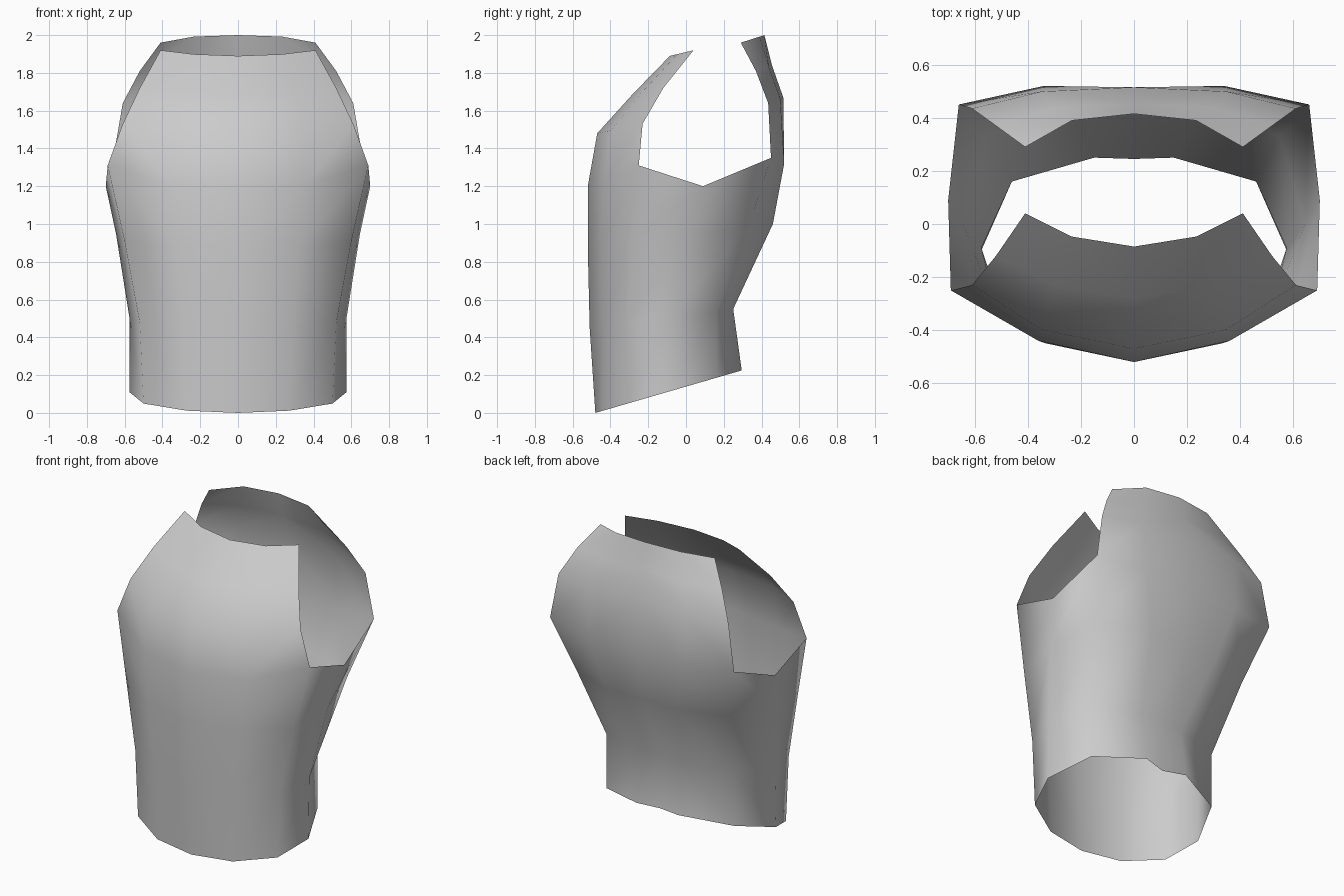
import bpy
import bmesh

cube = bpy.data.objects.get("Cube")
if cube:
    bpy.data.objects.remove(cube, do_unlink=True)

# Single cloth material
cloth = bpy.data.materials.new("light_grey_cloth")
cloth.use_nodes = True
grey = (0.6, 0.6, 0.6, 1)
cloth.diffuse_color = grey
cloth.node_tree.nodes["Principled BSDF"].inputs["Base Color"].default_value = grey

bm = bmesh.new()


def sloped_ring(outline, z_front, z_back):
    """Half ring from front centre round the +x side to back centre, tilted along y."""
    y_front = outline[0][1]
    depth = max(y for x, y in outline) - y_front
    return [bm.verts.new((x, y, z_front + (z_back - z_front) * (y - y_front) / depth))
            for x, y in outline]


def panel_row(centre_y, centre_z, edge, bulge):
    """Half row of a chest or back panel: centre, bowed middle and armhole edge."""
    edge_x, edge_y, edge_z = edge
    middle = (edge_x * 0.57,
              centre_y + bulge * (edge_y - centre_y),
              centre_z + bulge * (edge_z - centre_z))
    return [bm.verts.new(p) for p in ((0, centre_y, centre_z), middle, edge)]


def bridge(lower, upper):
    for i in range(len(lower) - 1):
        bm.faces.new((lower[i], lower[i + 1], upper[i + 1], upper[i]))


def stack(rows):
    for lower, upper in zip(rows, rows[1:]):
        bridge(lower, upper)


# Torso: hem, waist, ribs and the ring that carries the bottom of the armholes
hem = sloped_ring([(0, -.48), (.27, -.44), (.5, -.31), (.575, -.1),
                   (.46, .16), (.15, .295), (0, .26)], 0, .225)
waist = sloped_ring([(0, -.51), (.29, -.44), (.52, -.31), (.575, -.09),
                     (.46, .16), (.15, .25), (0, .245)], .45, .55)
ribs = sloped_ring([(0, -.52), (.33, -.45), (.6, -.29), (.645, 0),
                    (.55, .33), (.25, .46), (0, .45)], .88, 1)
chest = sloped_ring([(0, -.52), (.36, -.44), (.69, -.25), (.7, .09),
                     (.66, .45), (.34, .52), (0, .505)], 1.2, 1.32)
for index, height in ((2, 1.31), (3, 1.2), (4, 1.35)):
    chest[index].co.z = height
stack([hem, waist, ribs, chest])

# Front panel rising from the chest to the neckline
front_rows = [panel_row(y, z, edge, 0.3) for y, z, edge in (
    (-.47, 1.48, (.61, -.23, 1.53)),
    (-.28, 1.69, (.52, -.12, 1.72)),
    (-.085, 1.89, (.41, .04, 1.92)))]
stack([chest[:3]] + front_rows)

# Back panel rising to the nape
back_rows = [panel_row(y, z, edge, 0.2) for y, z, edge in (
    (.515, 1.67, (.61, .435, 1.64)),
    (.455, 1.84, (.52, .37, 1.81)),
    (.415, 2.0, (.41, .29, 1.96)))]
stack([chest[4:]] + [row[::-1] for row in back_rows])

mesh = bpy.data.meshes.new("sleeveless_top")
bm.to_mesh(mesh)
bm.free()
mesh.materials.append(cloth)
for face in mesh.polygons:
    face.use_smooth = True

# Garment object, mirrored across the centre line
top = bpy.data.objects.new("sleeveless_top", mesh)
bpy.context.collection.objects.link(top)
mirror = top.modifiers.new("mirror_halves", "MIRROR")
mirror.use_axis[0] = True
mirror.use_clip = True
